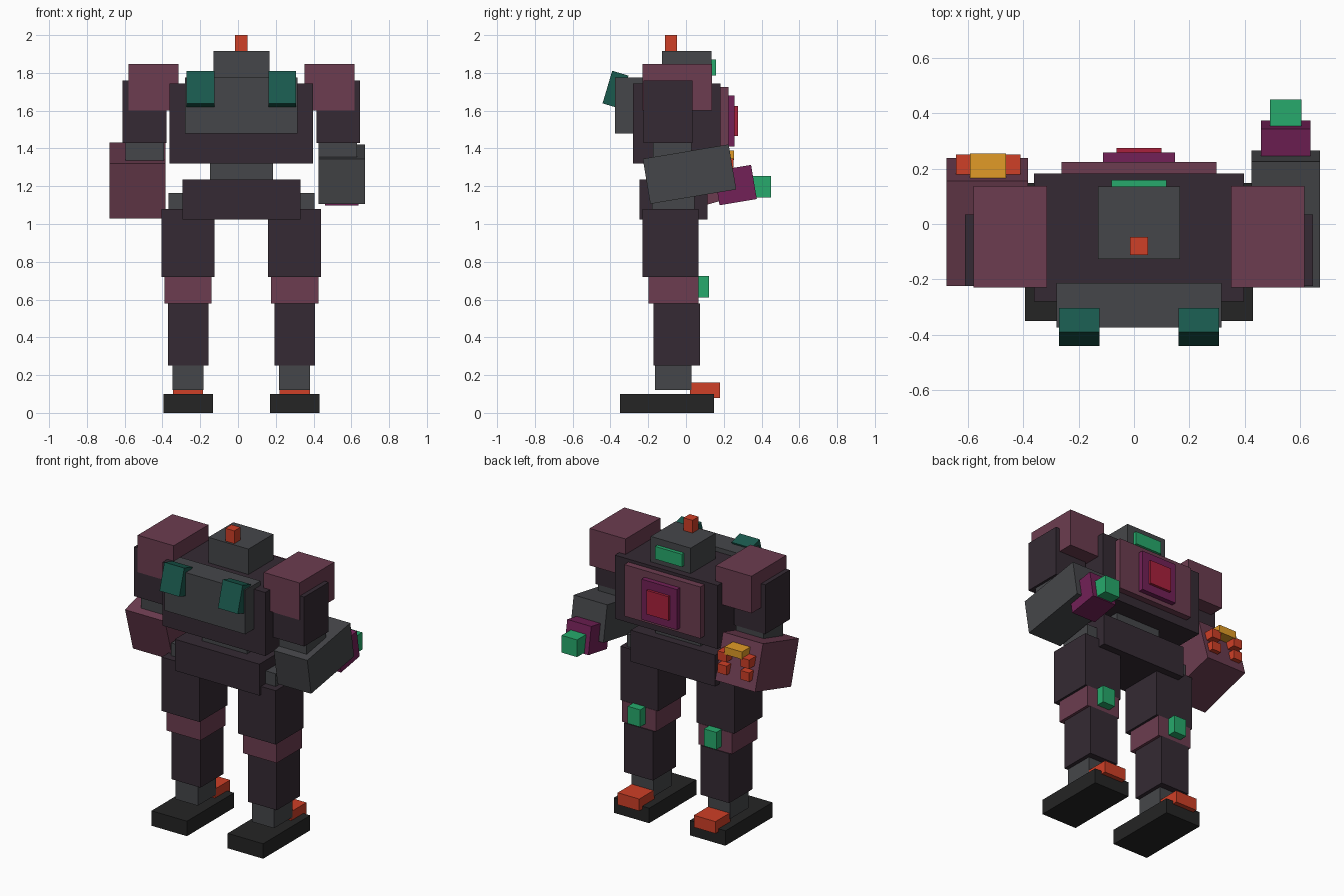
import bpy, bmesh
from mathutils import Matrix, Vector

if "Cube" in bpy.data.objects:
    bpy.data.objects.remove(bpy.data.objects["Cube"])

CX = 0.018  # plane of symmetry of the body (the arms differ in width)


def paint(name, rgb):
    m = bpy.data.materials.new(name)
    m.diffuse_color = (*rgb, 1)
    m.use_nodes = True
    m.node_tree.nodes["Principled BSDF"].inputs["Base Color"].default_value = m.diffuse_color
    return m


dark = paint("dark_plum", (0.035, 0.023, 0.033))
maroon = paint("maroon", (0.15, 0.046, 0.08))
grey = paint("dark_grey", (0.06, 0.062, 0.068))
black = paint("black", (0.018, 0.018, 0.018))
green = paint("green", (0.02, 0.4, 0.15))
teal = paint("teal", (0.01, 0.1, 0.075))
orange = paint("orange", (0.62, 0.05, 0.02))
amber = paint("amber", (0.75, 0.33, 0.02))
magenta = paint("magenta", (0.17, 0.015, 0.095))
red = paint("red", (0.4, 0.015, 0.045))


def box(name, center, size, mat, tilt=0.0):
    """Box given by centre and size, tilted about the x axis."""
    bm = bmesh.new()
    bmesh.ops.create_cube(bm, size=1, matrix=Matrix.Diagonal((*size, 1)))
    mesh = bpy.data.meshes.new(name)
    bm.to_mesh(mesh)
    bm.free()
    mesh.materials.append(mat)
    ob = bpy.data.objects.new(name, mesh)
    ob.location = center
    ob.rotation_euler.x = tilt
    bpy.context.collection.objects.link(ob)
    return ob


def slab(name, x, half, y, z, mat):
    """Upright box from centre x, half width, y range and z range."""
    return box(name, (x, sum(y) / 2, sum(z) / 2),
               (2 * half, y[1] - y[0], z[1] - z[0]), mat)


# torso, pelvis and head
slab("pelvis", CX, 0.313, (-0.247, 0.113), (1.025, 1.235), dark)
slab("hip_axle", CX, 0.387, (-0.18, 0.045), (1.05, 1.165), grey)
slab("waist", CX, 0.167, (-0.17, 0.06), (1.2, 1.34), grey)
slab("torso", CX, 0.38, (-0.28, 0.182), (1.32, 1.745), dark)
slab("chest_plate", CX, 0.281, (0.17, 0.225), (1.38, 1.725), maroon)
slab("chest_frame", CX, 0.131, (0.21, 0.258), (1.41, 1.68), magenta)
slab("chest_core", CX, 0.081, (0.25, 0.275), (1.465, 1.625), red)
slab("backpack", CX, 0.298, (-0.375, -0.213), (1.48, 1.775), grey)
slab("head", CX, 0.148, (-0.127, 0.136), (1.72, 1.915), grey)
slab("visor", CX, 0.099, (0.12, 0.16), (1.785, 1.87), green)
slab("head_beacon", CX, 0.033, (-0.112, -0.047), (1.9, 2.0), orange)

for side, s in (("left", -1), ("right", 1)):
    # leg
    x = CX + s * 0.282
    slab(side + "_foot", x, 0.131, (-0.35, 0.148), (0.0, 0.10), black)
    slab(side + "_toe", x, 0.08, (0.02, 0.18), (0.08, 0.16), orange)
    slab(side + "_ankle", x, 0.082, (-0.165, 0.03), (0.12, 0.27), grey)
    slab(side + "_shin", x, 0.107, (-0.172, 0.073), (0.25, 0.58), dark)
    slab(side + "_knee", x, 0.125, (-0.198, 0.067), (0.58, 0.72), maroon)
    slab(side + "_knee_light", x, 0.046, (0.05, 0.122), (0.61, 0.725), green)
    slab(side + "_thigh", x, 0.14, (-0.23, 0.065), (0.72, 1.08), dark)
    # thruster
    box(side + "_thruster", (CX + s * 0.216, -0.373, 1.712),
        (0.147, 0.09, 0.18), teal, -0.29)
    # shoulder and upper arm
    slab(side + "_shoulder_pad", CX + s * 0.466, 0.133,
         (-0.23, 0.137), (1.60, 1.848), maroon)
    slab(side + "_upper_arm", CX + s * 0.513, 0.116,
         (-0.225, 0.035), (1.43, 1.76), dark)
    slab(side + "_elbow", CX + s * 0.511, 0.102,
         (-0.175, 0.03), (1.25, 1.43), grey)

# left arm: launcher forearm with four tubes and a sight bar
LX = -0.531
box("left_forearm", (LX, 0.0075, 1.23), (0.296, 0.395, 0.303), maroon, 0.28)
for s in (-1, 1):
    for i, z in enumerate((1.232, 1.318)):
        slab(f"launch_tube_{'outer' if s < 0 else 'inner'}_{i}",
             LX + 0.004 + s * 0.084, 0.033, (0.175, 0.252),
             (z - 0.03, z + 0.03), orange)
slab("launcher_sight", LX + 0.003, 0.065, (0.15, 0.255), (1.34, 1.39), amber)

# right arm: cannon forearm
RX = 0.549
box("right_forearm", (RX, 0.0185, 1.264), (0.248, 0.461, 0.242), grey, 0.167)
box("cannon_barrel", (RX, 0.261, 1.206), (0.178, 0.2, 0.183), magenta, 0.167)
slab("cannon_tip", RX - 0.001, 0.057, (0.32, 0.45), (1.14, 1.255), green)
